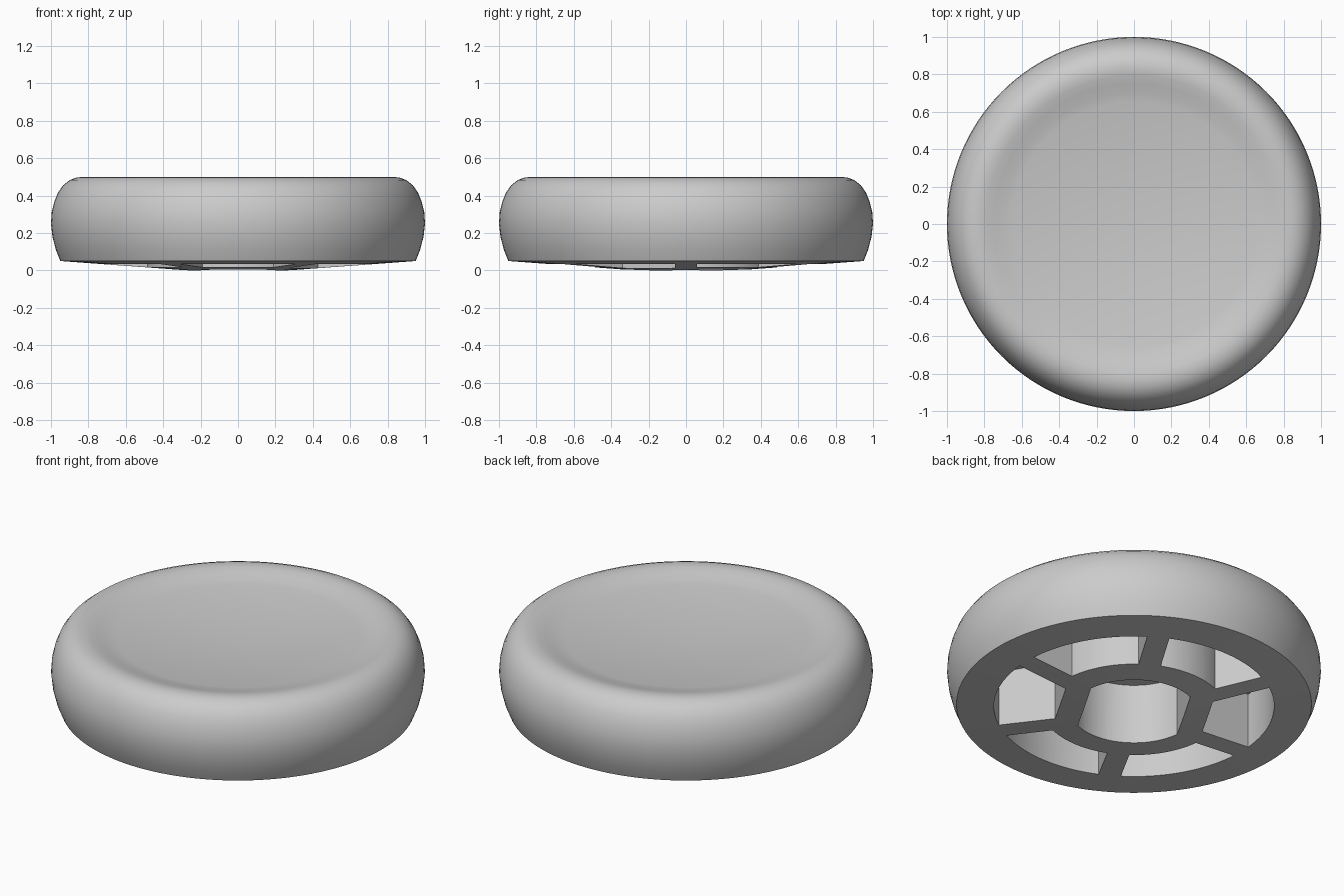
import bpy, bmesh, math
from math import sin, cos, asin, radians, pi
from mathutils import Vector, Matrix

cube = bpy.data.objects.get("Cube")
if cube:
    bpy.data.objects.remove(cube)

SEGMENTS = 128
CEILING = 0.36
FLAT_ANGLE = radians(-30)   # direction of the paired flats on the hub

grey = bpy.data.materials.new("light_grey")
grey.use_nodes = True
grey.diffuse_color = (0.6, 0.6, 0.6, 1)
grey.node_tree.nodes["Principled BSDF"].inputs["Base Color"].default_value = (0.6, 0.6, 0.6, 1)


def add_object(name, bm):
    bmesh.ops.recalc_face_normals(bm, faces=bm.faces)
    mesh = bpy.data.meshes.new(name)
    bm.to_mesh(mesh)
    bm.free()
    mesh.materials.append(grey)
    obj = bpy.data.objects.new(name, mesh)
    bpy.context.scene.collection.objects.link(obj)
    return obj


def lathe(name, profile):
    bm = bmesh.new()
    verts = [bm.verts.new((r, 0, z)) for r, z in profile]
    edges = [bm.edges.new(pair) for pair in zip(verts, verts[1:])]
    bmesh.ops.spin(bm, geom=verts + edges, cent=(0, 0, 0), axis=(0, 0, 1),
                   angle=2 * pi, steps=SEGMENTS, use_duplicate=False)
    bmesh.ops.remove_doubles(bm, verts=bm.verts, dist=0.0001)
    return add_object(name, bm)


def add_prism(bm, outline):
    face = bm.faces.new([bm.verts.new((x, y, -0.1)) for x, y in outline])
    top = bmesh.ops.extrude_face_region(bm, geom=[face])["geom"]
    moved = [v for v in top if isinstance(v, bmesh.types.BMVert)]
    bmesh.ops.translate(bm, verts=moved, vec=(0, 0, CEILING + 0.1))


def arc(radius, start, end, steps=20):
    return [(radius * cos(start + (end - start) * i / steps),
             radius * sin(start + (end - start) * i / steps)) for i in range(steps + 1)]


def turn(points, angle):
    rotation = Matrix.Rotation(angle, 2)
    return [rotation @ Vector(p) for p in points]


# Dished round body with a shallow conical underside
body = lathe("body", [
    (0, 0), (0.27, 0), (0.95, 0.05), (0.974, 0.11), (0.992, 0.18), (1, 0.25),
    (0.996, 0.31), (0.983, 0.365), (0.963, 0.415), (0.935, 0.455), (0.9, 0.483),
    (0.865, 0.496), (0.83, 0.5), (0.795, 0.496), (0.75, 0.484), (0.7, 0.471),
    (0.655, 0.4625), (0, 0.417)])

cutter_bm = bmesh.new()

# Central hole with two opposite flats
half = math.acos(0.27 / 0.337)
hole = arc(0.337, half, pi - half) + arc(0.337, pi + half, 2 * pi - half)
add_prism(cutter_bm, turn(hole, FLAT_ANGLE))

# Six pockets between the spokes, two of them following the hub flats
RIM, HUB, HUB_FLAT, SPOKE = 0.75, 0.487, 0.4, 0.06
for k in range(6):
    angle = FLAT_ANGLE + k * pi / 3
    a = pi / 6 - asin(SPOKE / RIM)
    outer = arc(RIM, -a, a)
    if k % 3 == 0:
        y = (HUB_FLAT * sin(pi / 6) - SPOKE) / cos(pi / 6)
        inner = [(HUB_FLAT, y), (HUB_FLAT, -y)]
    else:
        b = pi / 6 - asin(SPOKE / HUB)
        inner = arc(HUB, b, -b)
    add_prism(cutter_bm, turn(outer + inner, angle))

cutter = add_object("pocket_cutter", cutter_bm)
cutter.hide_render = True

# Cut the recesses and finish the shading
cut = body.modifiers.new("pockets", 'BOOLEAN')
cut.operation = 'DIFFERENCE'
cut.solver = 'EXACT'
cut.object = cutter
bpy.ops.object.select_all(action='DESELECT')
body.select_set(True)
bpy.context.view_layer.objects.active = body
bpy.ops.object.modifier_apply(modifier=cut.name)
bpy.data.objects.remove(cutter)
bpy.ops.object.shade_smooth_by_angle(angle=radians(25))
